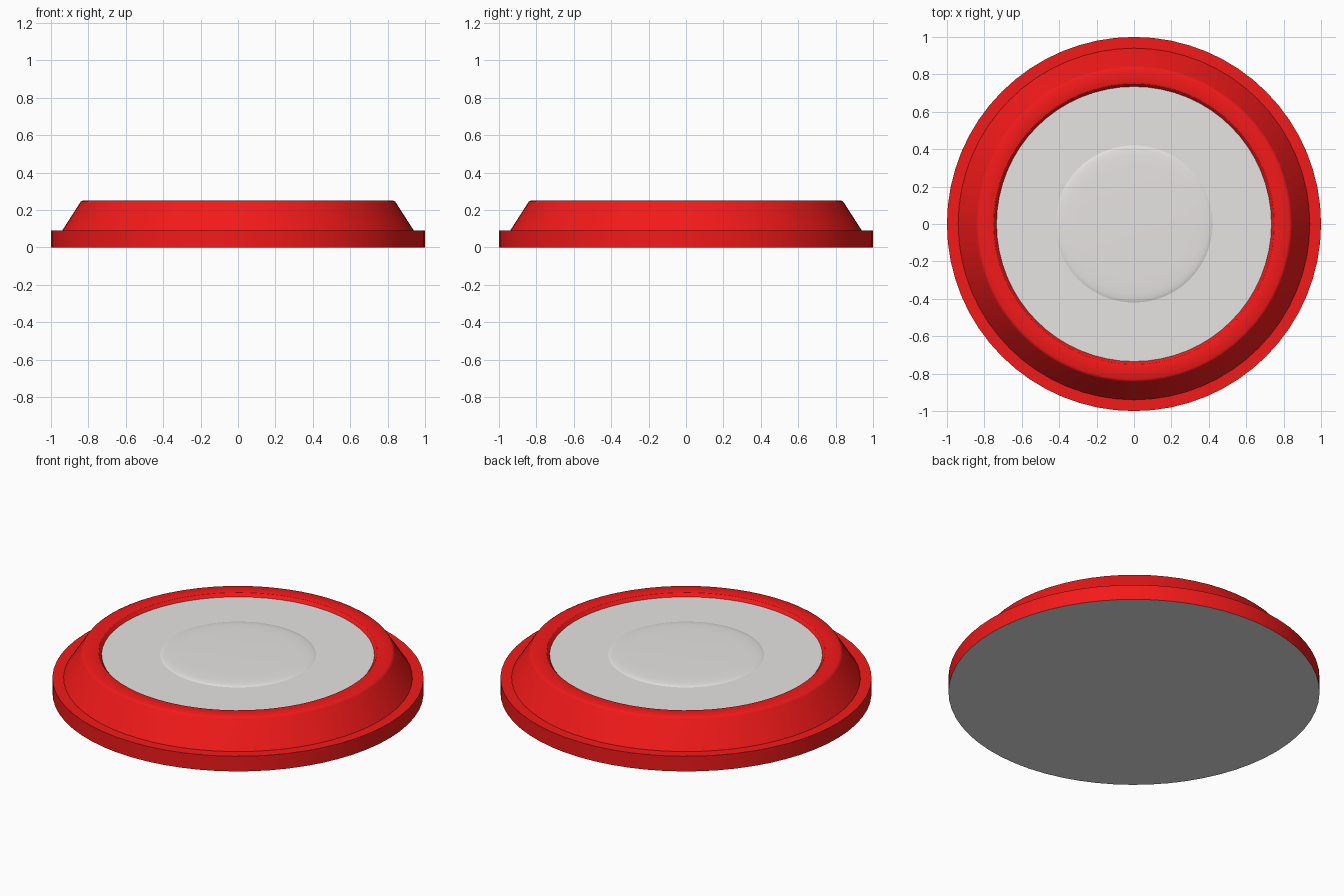
import bpy, bmesh, math

if "Cube" in bpy.data.objects:
    bpy.data.objects.remove(bpy.data.objects["Cube"])

SEGMENTS = 64


def material(name, color):
    mat = bpy.data.materials.new(name)
    mat.diffuse_color = (*color, 1)
    mat.use_nodes = True
    mat.node_tree.nodes["Principled BSDF"].inputs["Base Color"].default_value = mat.diffuse_color
    return mat


def lathe(name, profile, mat):
    """Spin an (r, z) profile, listed from bottom outside to top inside, round z."""
    bm = bmesh.new()
    verts = [bm.verts.new((r, 0, z)) for r, z in profile]
    edges = [bm.edges.new(pair) for pair in zip(verts, verts[1:])]
    bmesh.ops.spin(bm, geom=verts + edges, cent=(0, 0, 0), axis=(0, 0, 1),
                   angle=math.tau, steps=SEGMENTS)
    bmesh.ops.remove_doubles(bm, verts=bm.verts, dist=1e-5)
    bmesh.ops.dissolve_degenerate(bm, edges=bm.edges, dist=1e-5)
    # Make every lathe face outward/upward
    bm.normal_update()
    if sum(f.normal.z * f.calc_area() for f in bm.faces) < 0:
        bmesh.ops.reverse_faces(bm, faces=bm.faces)
    mesh = bpy.data.meshes.new(name)
    bm.to_mesh(mesh)
    bm.free()
    mesh.materials.append(mat)
    obj = bpy.data.objects.new(name, mesh)
    bpy.context.collection.objects.link(obj)
    bpy.ops.object.select_all(action='DESELECT')
    obj.select_set(True)
    bpy.context.view_layer.objects.active = obj
    bpy.ops.object.shade_smooth_by_angle(angle=math.radians(30))
    return obj


red = material("red", (0.9, 0.01, 0.01))
grey = material("warm_grey", (0.8, 0.77, 0.77))

# Red housing: flange, sloping side, softened rim and inner bevel
lathe("housing", [(1, 0), (1, 0.09), (0.94, 0.09), (0.845, 0.238), (0.84, 0.245),
                  (0.83, 0.25), (0.76, 0.25), (0.75, 0.247), (0.735, 0.229)], red)

# Grey inset plate with a slightly raised, round-edged centre button
lathe("inset_plate", [(0.735, 0.229), (0.42, 0.229)], grey)
lathe("centre_button", [(0.42, 0.229), (0.412, 0.232), (0.40, 0.2345),
                        (0.37, 0.237), (0.30, 0.239), (0, 0.24)], grey)

# Flat underside
base = lathe("base_plate", [(1, 0), (0, 0)], grey)
base.data.flip_normals()
